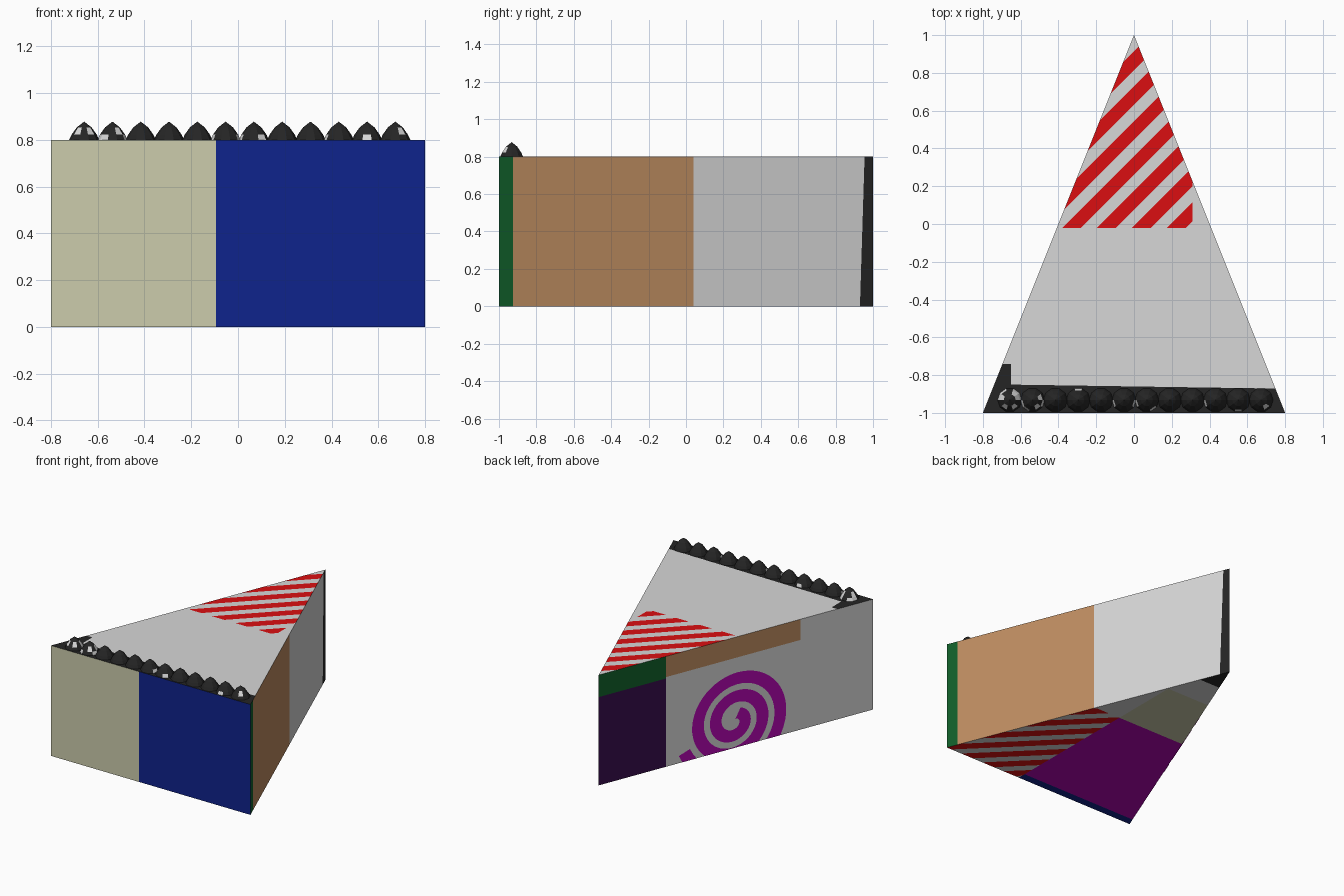
import bpy, bmesh, math, random
from mathutils import Vector

if "Cube" in bpy.data.objects:
    bpy.data.objects.remove(bpy.data.objects["Cube"])

random.seed(4)
H = 0.8                                            # slice height
A, B, C = (0.8, -1), (-0.8, -1), (0, 1)            # front right, front left, tip


def lin(c):
    c /= 255
    return c / 12.92 if c <= 0.04045 else ((c + 0.055) / 1.055) ** 2.4


PALETTE = {
    "pale_grey": (215, 215, 215), "red": (219, 15, 17), "cream": (204, 204, 172),
    "navy": (15, 35, 140), "brown": (191, 141, 97), "green": (17, 95, 42),
    "black": (37, 37, 37), "purple": (180, 6, 178), "dark_purple": (55, 13, 75)}
NAMES = list(PALETTE)
for name, rgb in PALETTE.items():
    m = bpy.data.materials.new(name)
    m.diffuse_color = [lin(c) for c in rgb] + [1]
    m.use_nodes = True
    m.node_tree.nodes["Principled BSDF"].inputs["Base Color"].default_value = m.diffuse_color


def finish(bm, name):
    me = bpy.data.meshes.new(name)
    bm.to_mesh(me)
    bm.free()
    for n in NAMES:
        me.materials.append(bpy.data.materials[n])
    ob = bpy.data.objects.new(name, me)
    bpy.context.collection.objects.link(ob)
    return ob


def panel(name, points, cuts, rule):
    """Flat wall cut along planes (point, normal), coloured by face centre."""
    bm = bmesh.new()
    bm.faces.new([bm.verts.new(p) for p in points])
    for co, no in cuts:
        bmesh.ops.bisect_plane(bm, geom=bm.verts[:] + bm.edges[:] + bm.faces[:],
                               plane_co=co, plane_no=no, dist=1e-5)
    for f in bm.faces:
        f.material_index = NAMES.index(rule(*f.calc_center_median()))
    return finish(bm, name)


def at_x(v): return ((v, 0, 0), (1, 0, 0))
def at_y(v): return ((0, v, 0), (0, 1, 0))
def at_z(v): return ((0, 0, v), (0, 0, 1))


def wall(p, q):
    return [(*p, 0), (*q, 0), (*q, H), (*p, H)]


def stripes(start, sign, lo, hi, period=0.185, duty=0.54):
    """Diagonal cuts and a test for x + sign*y = const stripes."""
    cuts = []
    for i in range(lo, hi):
        for d in (0, duty):
            cuts.append(((start + (i + d) * period, 0, 0), (1, sign, 0)))
    return cuts, lambda x, y: ((x + sign * y - start) / period) % 1 < duty


# front wall: cream and navy
panel("front_wall", wall(B, A), [at_x(-0.095)],
      lambda x, y, z: "cream" if x < -0.095 else "navy")

# right wall: green, brown, grey and a slanted black tip
panel("right_wall", wall(A, C),
      [at_y(-0.925), at_y(0.04), ((0, 0.93, 0), (0, 1, -0.031))],
      lambda x, y, z: "green" if y < -0.925 else "brown" if y < 0.04
      else "pale_grey" if y < 0.93 + 0.031 * z else "black")


# left wall: green and brown bands over dark purple and grey
def left_rule(x, y, z):
    if y > 0.51:
        return "green" if z > 0.64 else "dark_purple"
    return "brown" if z > 0.65 and y > -0.47 else "pale_grey"


panel("left_wall", wall(C, B), [at_y(0.51), at_y(-0.47), at_z(0.64), at_z(0.65)], left_rule)

# top: red stripes toward the tip, black strip at the front
top_cuts, top_red = stripes(0.01, -1, -6, 3)


def top_rule(x, y, z):
    if y < -0.86 - 0.015 * x or (x < -0.65 and y < -0.74):
        return "black"
    return "red" if y > -0.02 and x < 0.31 and top_red(x, y) else "pale_grey"


panel("top_icing", [(*A, H), (*C, H), (*B, H)],
      [((0, -0.86, 0), (0.015, 1, 0)), at_x(-0.65), at_y(-0.74), at_y(-0.02), at_x(0.31)]
      + top_cuts, top_rule)

# bottom: patches and stripes
low_cuts, low_red = stripes(-0.24, 1, -4, 5)


def bottom_rule(x, y, z):
    if y > 0.05:
        return "black" if y > 0.79 else "cream" if y < 0.56 and x < 0.17 else "pale_grey"
    if x < 0.17:
        return "navy" if y < -0.94 else "purple"
    return "red" if low_red(x, y) else "pale_grey"


panel("base", [(*A, 0), (*B, 0), (*C, 0)],
      [at_x(0.17), at_y(0.05), at_y(0.56), at_y(0.79), at_y(-0.94)] + low_cuts, bottom_rule)

# purple spiral plate on the left wall
bm = bmesh.new()
end, pitch, width, steps = 0.89 * math.pi, 0.13, 0.086, 130
out = Vector((-2, 0.8, 0)).normalized() * 0.003
prev = None
for i in range(steps + 1):
    t = end - 2.62 * 2 * math.pi * (1 - i / steps)
    mid = 0.39 + pitch * (t - end) / (2 * math.pi)
    pair = []
    for r in (max(mid - width / 2, 0.005), mid + width / 2):
        y = 0.01 - r * math.cos(t)
        z = 0.2 - r * math.sin(t)
        pair.append(bm.verts.new(Vector((-(1 - y) * 0.4, y, z)) + out))
    if prev:
        f = bm.faces.new((prev[0], prev[1], pair[1], pair[0]))
        f.normal_update()
        if f.normal.dot(out) < 0:
            f.normal_flip()
        f.material_index = NAMES.index("purple")
    prev = pair
bmesh.ops.bisect_plane(bm, geom=bm.verts[:] + bm.edges[:] + bm.faces[:],
                       plane_co=(0, 0, 0.001), plane_no=(0, 0, 1), clear_inner=True)
finish(bm, "spiral")

# row of pointed cream dollops along the front edge
RINGS = [(0.064, H), (0.054, H + 0.022), (0.032, H + 0.053)]
SIDES = 10
for k in range(12):
    bm = bmesh.new()
    cx, cy = -0.658 + 0.121 * k, -0.932
    loops = [[bm.verts.new((cx + r * math.cos(2 * math.pi * s / SIDES),
                            cy + r * math.sin(2 * math.pi * s / SIDES), z))
              for s in range(SIDES)] for r, z in RINGS]
    tip = bm.verts.new((cx, cy, H + 0.078))
    for s in range(SIDES):
        n = (s + 1) % SIDES
        for a, b in zip(loops, loops[1:]):
            bm.faces.new((a[s], a[n], b[n], b[s]))
        bm.faces.new((loops[-1][s], loops[-1][n], tip))
    # a few pale facets, mostly on the first two dollops
    for f in bm.faces:
        chance = 0.35 if k < 2 else 0.05
        pale = random.random() < chance and f.calc_center_median().z < H + 0.05
        f.material_index = NAMES.index("pale_grey" if pale else "black")
    finish(bm, f"dollop_{k + 1}")
